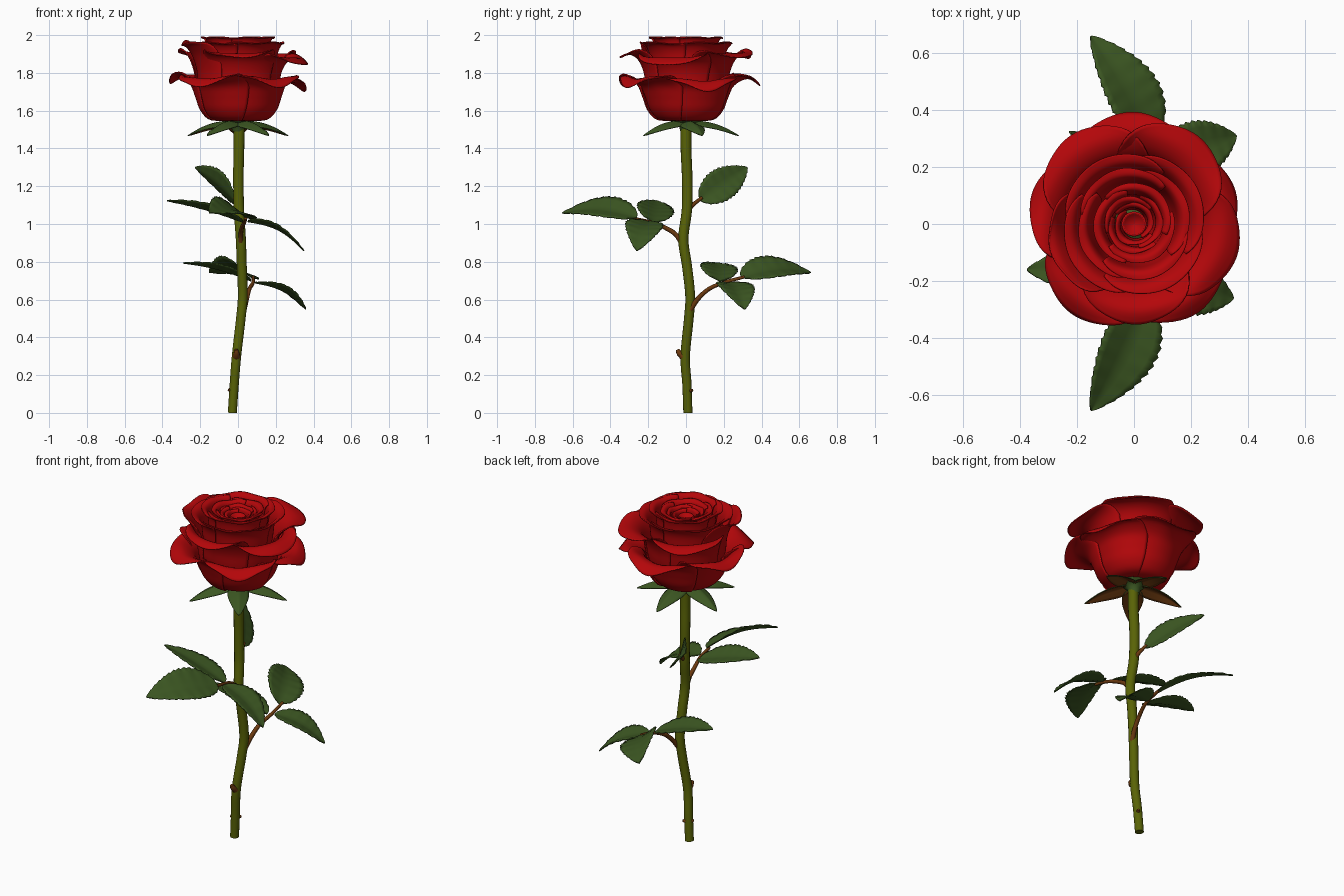
import bpy, math
from mathutils import Vector as V

if "Cube" in bpy.data.objects:
    bpy.data.objects.remove(bpy.data.objects["Cube"])


def material(name, col):
    m = bpy.data.materials.new(name)
    m.diffuse_color = (*col, 1)
    m.use_nodes = True
    m.node_tree.nodes["Principled BSDF"].inputs["Base Color"].default_value = m.diffuse_color
    return m


RED = material("petal red", (0.46, 0.002, 0.003))
LEAF = material("leaf green", (0.045, 0.095, 0.016))
STEM = material("stem olive", (0.1, 0.125, 0.002))
BROWN = material("stalk brown", (0.15, 0.042, 0.005))


def sample(pts, t):
    """Smooth curve through points, t in 0..1"""
    n = len(pts) - 1
    f = min(max(t, 0), 1) * n
    i = min(int(f), n - 1)
    f -= i
    p = [V(pts[min(max(k, 0), n)]) for k in (i - 1, i, i + 1, i + 2)]
    return 0.5 * (2 * p[1] + (p[2] - p[0]) * f
                  + (2 * p[0] - 5 * p[1] + 4 * p[2] - p[3]) * f * f
                  + (3 * p[1] - p[0] - 3 * p[2] + p[3]) * f ** 3)


def make(name, verts, faces, mats, thick=0.0):
    me = bpy.data.meshes.new(name)
    me.from_pydata([tuple(v) for v in verts], [], faces)
    for m in mats:
        me.materials.append(m)
    for p in me.polygons:
        p.use_smooth = len(p.vertices) < 5
    ob = bpy.data.objects.new(name, me)
    bpy.context.collection.objects.link(ob)
    if thick:
        s = ob.modifiers.new("thickness", "SOLIDIFY")
        s.thickness = thick
        s.material_offset = len(mats) - 1
    return ob


def sheet(name, func, nu, nv, mats, thick):
    """Grid surface from func(u in -1..1, v in 0..1)"""
    verts = [func(2 * i / nu - 1, j / nv) for j in range(nv + 1) for i in range(nu + 1)]
    w = nu + 1
    faces = [(j * w + i, j * w + i + 1, (j + 1) * w + i + 1, (j + 1) * w + i)
             for j in range(nv) for i in range(nu)]
    return make(name, verts, faces, mats, thick)


def tube(name, pts, r0, r1, mat, n=12, segs=24):
    """Round tube along a smooth path"""
    verts = []
    for j in range(segs + 1):
        t = j / segs
        c = sample(pts, t)
        d = (sample(pts, min(t + .01, 1)) - sample(pts, max(t - .01, 0))).normalized()
        a = d.cross(V((0.3, 1, 0.2)) if abs(d.y) < 0.8 else V((1, 0, 0))).normalized()
        b = d.cross(a)
        r = r0 + (r1 - r0) * t
        verts += [c + r * (math.cos(k * math.tau / n) * a + math.sin(k * math.tau / n) * b)
                  for k in range(n)]
    faces = [(j * n + k, j * n + (k + 1) % n, (j + 1) * n + (k + 1) % n, (j + 1) * n + k)
             for j in range(segs) for k in range(n)]
    faces += [tuple(range(n))[::-1], tuple(range(segs * n, segs * n + n))]
    return make(name, verts, faces, [mat])


def lathe(name, prof, mat, n=24):
    verts = [(r * math.cos(k * math.tau / n), r * math.sin(k * math.tau / n), z)
             for r, z in prof for k in range(n)]
    faces = [(j * n + k, j * n + (k + 1) % n, (j + 1) * n + (k + 1) % n, (j + 1) * n + k)
             for j in range(len(prof) - 1) for k in range(n)]
    return make(name, verts, faces, [mat])


def petal(name, ang, half, prof, dr=0, dz=0, wave=0.006, notch=0.4, tip=0.02, slope=0, droop=0.0):
    """Cupped petal: a radial profile swept over an arc, with a rolled wavy rim"""
    def f(u, v):
        ve = v * (1 - notch * abs(u) ** 3.5)
        r, z = sample(prof, ve)
        mid = math.exp(-(u / 0.35) ** 2)
        r += dr * ve ** 4 + 0.01 * u + tip * mid * v ** 6
        z += (dz + slope * u) * ve ** 3 - droop * (mid - 0.5) * v ** 7
        z += wave * math.sin(2.5 * math.pi * u + ang * 2) * v ** 5
        a = math.radians(ang + half * u * (0.8 + 0.2 * math.sin(math.pi * v / 2)))
        return (r * math.cos(a), r * math.sin(a), z)
    sheet(name, f, 28, 24, [RED], 0.006)


def leaf(name, base, tip, width, hint, arch, mats=(LEAF,), teeth=13, fold=0.2, power=0.75):
    """Arched leaf blade with saw-tooth edges"""
    base, tip = V(base), V(tip)
    d = tip - base
    s = d.cross(V(hint)).normalized()
    n = s.cross(d).normalized()

    def f(u, t):
        w = width * max(math.sin(math.pi * t ** power), 0) ** 0.78 + 0.001
        if teeth and abs(u) > 0.99:
            w *= 1.05 - 0.11 * ((t * teeth) % 1)
        return (base + d * t + s * u * w
                + n * (arch * math.sin(math.pi * t) + fold * abs(u) * w
                       + (0.0015 * math.sin(t * 40) * abs(u) if teeth else 0)))
    sheet(name, f, 8, 52 if teeth else 20, list(mats), 0.005)


# stem and its nodes
tube("stem", [(-.03, .01, 0), (-.02, .005, .15), (-.008, -.004, .3), (.015, .015, .5),
              (.025, .022, .62), (.02, .005, .78), (.015, -.014, .92), (.005, .005, 1.08),
              (.002, .006, 1.25), (.005, 0, 1.4), (.005, 0, 1.55)], .024, .029, STEM, 14, 60)
tube("upper_thorn", [(-.008, -.015, .3), (-.008, -.035, .315), (-.01, -.044, .335)], .022, .01, BROWN, 8, 6)
tube("lower_thorn_right", [(-.02, .01, .12), (-.01, .025, .118), (-.002, .034, .12)], .014, .007, BROWN, 8, 6)
tube("lower_thorn_left", [(-.025, .01, .12), (-.04, .005, .118), (-.05, 0, .125)], .014, .007, BROWN, 8, 6)

# leaf stalks
tube("lower_leaf_stalk", [(.03, .02, .54), (.045, .06, .6), (.06, .12, .655), (.08, .2, .69),
                          (.08, .31, .72)], .015, .008, BROWN, 8)
tube("upper_leaf_stalk", [(.013, -.01, .87), (.015, -.05, .94), (.02, -.11, .98), (.035, -.19, 1.01),
                          (.04, -.28, 1.03)], .015, .008, BROWN, 8)
tube("single_leaf_stalk", [(.005, 0, 1.06), (0, .035, 1.1), (-.02, .085, 1.14)], .015, .008, BROWN, 8)

# leaflets
leaf("lower_end_leaflet", (.07, .29, .72), (-.15, .66, .745), .105, (.6, .1, 1), .035)
leaf("lower_left_leaflet", (.07, .18, .7), (-.29, .16, .795), .095, (.3, .12, 1), .015)
leaf("lower_right_leaflet", (.09, .22, .69), (.36, .31, .55), .095, (.3, .12, 1), .03)
leaf("upper_end_leaflet", (.045, -.26, 1.035), (-.15, -.655, 1.06), .11, (.6, .1, 1), .035)
leaf("upper_left_leaflet", (.03, -.17, 1.01), (-.375, -.16, 1.125), .095, (.3, .2, 1), .01)
leaf("upper_right_leaflet", (.05, -.2, 1.015), (.35, -.26, .86), .095, (.3, .1, 1), .035)
leaf("single_leaf", (-.015, .075, 1.125), (-.225, .325, 1.3), .085, (.85, .35, .4), .015)

# calyx and sepals
lathe("calyx", [(.03, 1.49), (.037, 1.52), (.06, 1.54), (.13, 1.555), (0.001, 1.56)], LEAF)
for k in range(5):
    a = math.radians(18 + 72 * k)
    c, s = math.cos(a), math.sin(a)
    leaf("sepal_%d" % (k + 1), (.025 * c, .025 * s, 1.55), (.28 * c, .28 * s, 1.47), .058,
         (0, 0, 1), .02, (LEAF, BROWN), 0, -.45, .6)

# lower outer petals
outer = [(.03, 1.55), (.14, 1.55), (.195, 1.6), (.222, 1.67), (.25, 1.735), (.31, 1.775), (.35, 1.755)]
for k, (dr, dz) in enumerate([(.01, -.01), (0, -.03), (.02, 0), (0, .01), (.01, -.01)]):
    petal("lower_outer_petal_%d" % (k + 1), -54 + 72 * k, 50, outer, dr, dz, droop=.04)

# upper outer petals
upper = [(.08, 1.56), (.18, 1.62), (.212, 1.72), (.225, 1.805), (.255, 1.87), (.3, 1.9), (.34, 1.89)]
for k, (dr, dz, sl) in enumerate([(-.01, 0, 0), (.015, -.04, 0), (.02, 0, .01),
                                  (.02, 0, .02), (-.05, .07, 0)]):
    petal("upper_outer_petal_%d" % (k + 1), -90 + 72 * k, 50, upper, dr, dz, slope=sl, droop=.03)

# inner whorls: name, count, start angle, half span, notch, profile
whorls = [
    ("inner_petal", 4, -60, 60, .2,
     [(.1, 1.6), (.165, 1.7), (.19, 1.82), (.2, 1.9), (.222, 1.945), (.25, 1.957)]),
    ("heart_petal", 4, 20, 60, .14,
     [(.1, 1.65), (.14, 1.78), (.155, 1.88), (.163, 1.95), (.175, 1.98), (.195, 1.984)]),
    ("core_petal", 3, 60, 78, .1,
     [(.085, 1.7), (.1, 1.82), (.105, 1.9), (.112, 1.95), (.122, 1.972), (.137, 1.972)]),
    ("bud_petal", 3, 0, 78, .08,
     [(.07, 1.7), (.08, 1.8), (.081, 1.88), (.082, 1.93), (.088, 1.955), (.097, 1.958)]),
    ("bud_heart_petal", 2, 45, 105, .06,
     [(.05, 1.7), (.058, 1.8), (.058, 1.88), (.058, 1.92), (.062, 1.945), (.069, 1.948)]),
]
for name, count, start, half, notch, prof in whorls:
    for k in range(count):
        petal("%s_%d" % (name, k + 1), start + 360 / count * k, half, prof,
              wave=.004, notch=notch, tip=.006)
lathe("bud_centre", [(.03, 1.65), (.04, 1.8), (.043, 1.9), (.044, 1.935), (.038, 1.942),
                     (.034, 1.925), (.001, 1.92)], RED)
